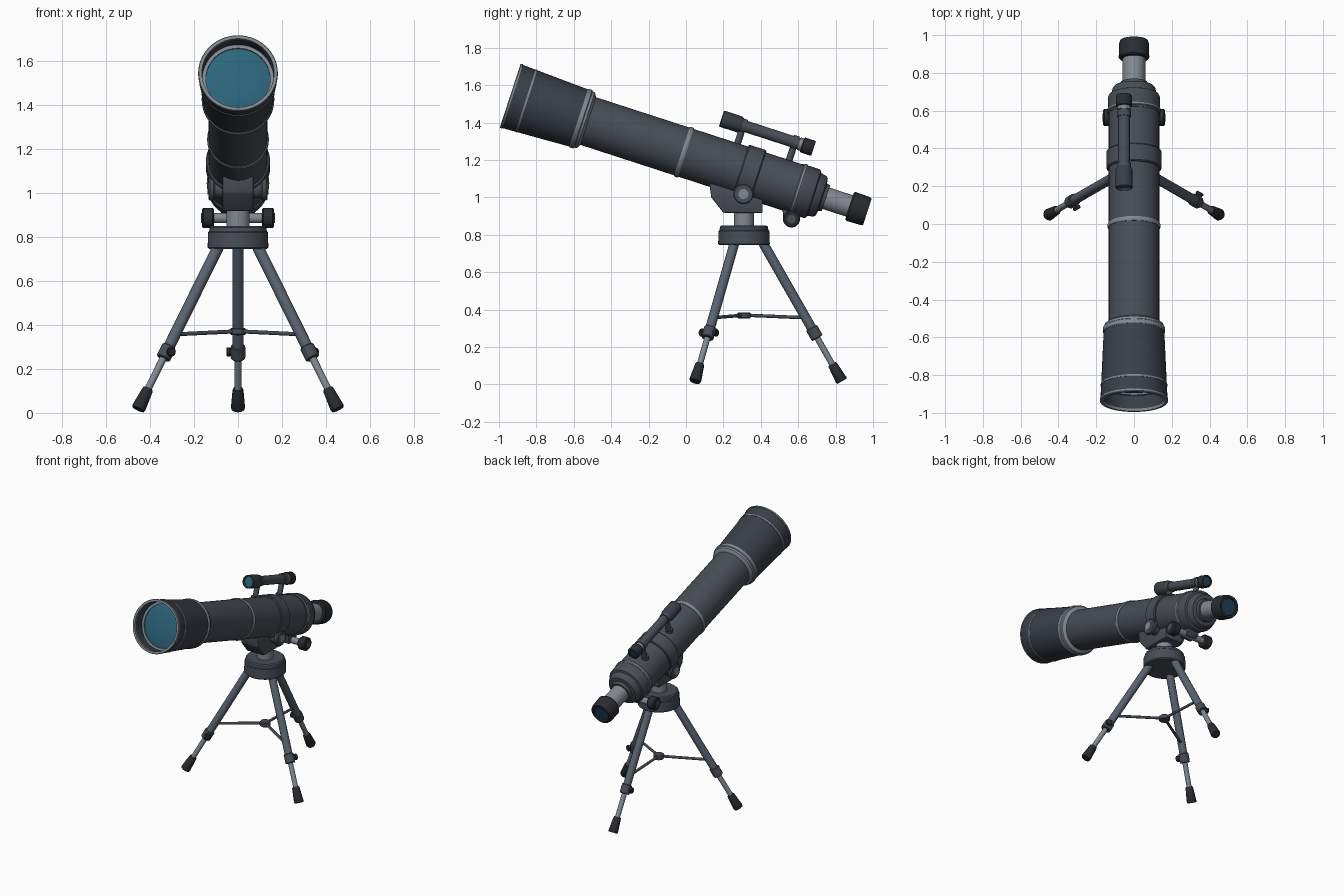
import bpy, bmesh, math
from mathutils import Vector, Matrix

if "Cube" in bpy.data.objects:
    bpy.data.objects.remove(bpy.data.objects["Cube"])

def material(name, c):
    m = bpy.data.materials.new(name)
    m.diffuse_color = (*c, 1)
    m.use_nodes = True
    m.node_tree.nodes["Principled BSDF"].inputs["Base Color"].default_value = m.diffuse_color
    return m

BODY = material("body_slate", (0.065, 0.075, 0.092))
DARK = material("dark_shield", (0.042, 0.050, 0.065))
RUBBER = material("rubber", (0.022, 0.025, 0.030))
LEG = material("leg_blue_grey", (0.10, 0.125, 0.16))
STEEL = material("steel", (0.22, 0.25, 0.28))
GLASS = material("glass", (0.025, 0.13, 0.20))
EYE = material("eye_glass", (0.015, 0.05, 0.09))

def finish(bm, name, mat):
    bmesh.ops.remove_doubles(bm, verts=bm.verts, dist=1e-5)
    bmesh.ops.recalc_face_normals(bm, faces=bm.faces)
    me = bpy.data.meshes.new(name)
    bm.to_mesh(me)
    bm.free()
    ob = bpy.data.objects.new(name, me)
    bpy.context.collection.objects.link(ob)
    me.materials.append(mat)
    bpy.ops.object.select_all(action='DESELECT')
    ob.select_set(True)
    bpy.context.view_layer.objects.active = ob
    bpy.ops.object.shade_smooth_by_angle(angle=math.radians(32))
    return ob

def lathe(name, prof, origin, axis, mat, n=48, ring=False):
    """Revolve (distance, radius) points about an axis; solid, or a closed ring."""
    pts = list(prof) if ring else [(prof[0][0], 0), *prof, (prof[-1][0], 0)]
    M = Matrix.Translation(origin) @ Vector(axis).to_track_quat('Z', 'Y').to_matrix().to_4x4()
    bm = bmesh.new()
    rows = []
    for s, r in pts:
        if r == 0:
            rows.append([bm.verts.new(M @ Vector((0, 0, s)))])
        else:
            rows.append([bm.verts.new(M @ Vector((r * math.cos(a), r * math.sin(a), s)))
                         for a in (2 * math.pi * i / n for i in range(n))])
    for a, b in zip(rows, rows[1:] + rows[:1] if ring else rows[1:]):
        for i in range(n):
            q = [a[i % len(a)], a[(i + 1) % n % len(a)], b[(i + 1) % n % len(b)], b[i % len(b)]]
            q = list(dict.fromkeys(q))
            if len(q) > 2:
                bm.faces.new(q)
    return finish(bm, name, mat)

def rod(name, p, q, r, mat, n=24, bevel=0.0):
    p, q = Vector(p), Vector(q)
    L = (q - p).length
    prof = [(0, r - bevel), (bevel, r), (L - bevel, r), (L, r - bevel)] if bevel else [(0, r), (L, r)]
    return lathe(name, prof, p, q - p, mat, n)

def extrude_yz(name, pts, hw, mat, bevel=0.006):
    bm = bmesh.new()
    f = bm.faces.new([bm.verts.new((-hw, y, z)) for y, z in pts])
    g = bmesh.ops.extrude_face_region(bm, geom=[f])['geom']
    bmesh.ops.translate(bm, verts=[v for v in g if isinstance(v, bmesh.types.BMVert)], vec=(2 * hw, 0, 0))
    bmesh.ops.bevel(bm, geom=bm.edges[:], offset=bevel, segments=2, affect='EDGES', profile=0.5)
    return finish(bm, name, mat)

# Optical axis: starts at the front rim, tilted 18 degrees
T = math.radians(18)
D = Vector((0, math.cos(T), -math.sin(T)))
N = Vector((0, math.sin(T), math.cos(T)))
F = Vector((0, -0.94, 1.544))

def at(s, h=0, x=0):
    return F + D * s + N * h + Vector((x, 0, 0))

def tube(name, prof, mat, **k):
    return lathe(name, prof, F, D, mat, n=64, **k)

# Dew shield, lens and bands
tube("dew_shield", [(0.006, 0.178), (0.40, 0.160), (0.40, 0.12), (0.11, 0.148), (0.09, 0.162), (0.006, 0.166)], DARK, ring=True)
tube("front_rim", [(0, 0.164), (0, 0.178), (0.004, 0.181), (0.014, 0.181), (0.014, 0.164)], STEEL, ring=True)
tube("shield_band", [(0.086, 0.170), (0.086, 0.1765), (0.096, 0.1765), (0.096, 0.170)], STEEL, ring=True)
tube("lens_cell", [(0.085, 0.146), (0.085, 0.164), (0.11, 0.164), (0.11, 0.146)], STEEL, ring=True)
tube("objective_lens", [(0.078, 0.03), (0.081, 0.08), (0.087, 0.12), (0.095, 0.149), (0.12, 0.149)], GLASS)
tube("shield_collar", [(0.385, 0.14), (0.385, 0.162), (0.390, 0.165), (0.408, 0.164), (0.412, 0.158),
                       (0.425, 0.156), (0.432, 0.148), (0.44, 0.13)], STEEL, ring=True)

# Main tube, bands and mount clamp
tube("main_tube", [(0.39, 0.134), (1.62, 0.134)], BODY)
tube("middle_band", [(0.965, 0.13), (0.965, 0.137), (0.970, 0.140), (0.984, 0.140), (0.989, 0.137), (0.989, 0.13)], STEEL, ring=True)
tube("tube_clamp", [(1.295, 0.13), (1.295, 0.141), (1.301, 0.146), (1.388, 0.146), (1.394, 0.141), (1.394, 0.13)], BODY, ring=True)
tube("rear_band", [(1.610, 0.13), (1.610, 0.139), (1.614, 0.142), (1.626, 0.142), (1.630, 0.139), (1.630, 0.13)], STEEL, ring=True)

# Rear cell, draw tube and eyepiece
tube("rear_cell", [(1.60, 0.137), (1.695, 0.137), (1.705, 0.132), (1.71, 0.120), (1.74, 0.114), (1.752, 0.104),
                   (1.756, 0.078), (1.775, 0.072)], BODY)
tube("draw_tube", [(1.74, 0.060), (1.93, 0.060)], STEEL)
tube("eyepiece_cup", [(1.908, 0.05), (1.908, 0.074), (1.916, 0.081), (1.992, 0.079), (2.008, 0.074), (2.008, 0.060),
                      (1.997, 0.055), (1.99, 0.05)], RUBBER, ring=True)
tube("eyepiece_glass", [(1.95, 0.058), (1.999, 0.058)], EYE)

# Finder scope on two posts
FX, FH = -0.053, 0.233
def finder(name, prof, mat, **k):
    return lathe(name, prof, at(0, FH, FX), D, mat, n=40, **k)

finder("finder_tube", [(1.20, 0.031), (1.58, 0.031)], BODY)
finder("finder_hood", [(1.112, 0.036), (1.112, 0.042), (1.116, 0.045), (1.215, 0.045), (1.235, 0.033), (1.235, 0.02), (1.13, 0.034)], DARK, ring=True)
finder("finder_lens", [(1.124, 0.036), (1.14, 0.036)], GLASS)
finder("finder_band", [(1.548, 0.035), (1.566, 0.035)], STEEL)
finder("finder_eyecup", [(1.566, 0.025), (1.566, 0.038), (1.571, 0.042), (1.625, 0.042), (1.630, 0.039), (1.630, 0.030), (1.622, 0.028)], RUBBER, ring=True)
finder("finder_eye_glass", [(1.60, 0.030), (1.625, 0.030)], EYE)
for i, s in enumerate((1.235, 1.525)):
    finder(f"finder_ring_{i}", [(s - 0.016, 0.037), (s + 0.016, 0.037)], BODY)
    rod(f"finder_post_{i}", at(s, 0.11, FX), at(s, FH, FX), 0.018, BODY)
    rod(f"finder_foot_{i}", at(s, 0.10, FX), at(s, 0.133, FX), 0.027, BODY)

# Focuser axle, housing and knobs
K = Vector((0, 0.564, 0.885))
extrude_yz("focuser_housing", [tuple(at(s, h))[1:] for s, h in ((1.56, -0.10), (1.69, -0.10), (1.665, -0.175), (1.60, -0.190))], 0.042, BODY)
rod("focuser_axle", K - Vector((0.12, 0, 0)), K + Vector((0.12, 0, 0)), 0.023, STEEL)
for side in (-1, 1):
    X = Vector((side, 0, 0))
    rod(f"focus_knob_{side}", K + X * 0.108, K + X * 0.164, 0.046, RUBBER, 20, 0.007)
    rod(f"focus_knob_cap_{side}", K + X * 0.16, K + X * 0.167, 0.022, BODY)
    # Tilt pivot knobs
    P = Vector((0, 0.307, 1.018))
    rod(f"pivot_boss_{side}", P + X * 0.04, P + X * 0.115, 0.042, BODY)
    rod(f"pivot_knob_{side}", P + X * 0.105, P + X * 0.134, 0.054, BODY, 32, 0.006)
    rod(f"pivot_cap_{side}", P + X * 0.13, P + X * 0.139, 0.027, STEEL)

# Mount head and tripod hub
extrude_yz("mount_saddle", [(0.125, 1.075), (0.135, 1.00), (0.20, 0.918), (0.41, 0.918), (0.41, 1.00), (0.36, 1.05)], 0.07, BODY)
C = Vector((0, 0.31, 0))
Z = Vector((0, 0, 1))
lathe("neck", [(0.83, 0.053), (0.93, 0.053)], C, Z, STEEL, 40)
lathe("tripod_hub", [(0.745, 0.132), (0.752, 0.138), (0.82, 0.136), (0.825, 0.131), (0.843, 0.128), (0.850, 0.120)], C, Z, BODY, 48)

# Tripod legs and spreader
lathe("spreader_hub", [(0.353, 0.030), (0.358, 0.036), (0.380, 0.036), (0.386, 0.030)], C, Z, BODY, 24)
for i in range(3):
    a = math.radians(90 + 120 * i)
    R = Vector((math.cos(a), math.sin(a), 0))
    tan = Vector((-R.y, R.x, 0))
    top, foot = C + R * 0.10 + Z * 0.76, C + R * 0.524 + Z * 0.017
    def leg(t):
        return top.lerp(foot, t)
    rod(f"leg_upper_{i}", leg(0), leg(0.66), 0.026, LEG)
    rod(f"leg_lower_{i}", leg(0.6), leg(0.95), 0.0165, STEEL)
    rod(f"leg_clamp_{i}", leg(0.615), leg(0.69), 0.033, BODY, 24, 0.004)
    rod(f"leg_clamp_bolt_{i}", leg(0.65), leg(0.65) + tan * 0.04, 0.012, STEEL, 16)
    rod(f"leg_clamp_knob_{i}", leg(0.65) + tan * 0.034, leg(0.65) + tan * 0.053, 0.021, RUBBER, 20, 0.004)
    L = (foot - top).length
    lathe(f"leg_foot_{i}", [(L * 0.875, 0.022), (L * 0.885, 0.025), (L * 0.99, 0.032), (L, 0.029)], top, foot - top, RUBBER, 24)
    rod(f"spreader_arm_{i}", C + R * 0.02 + Z * 0.37, C + R * 0.325 + Z * 0.357, 0.009, BODY, 12)
